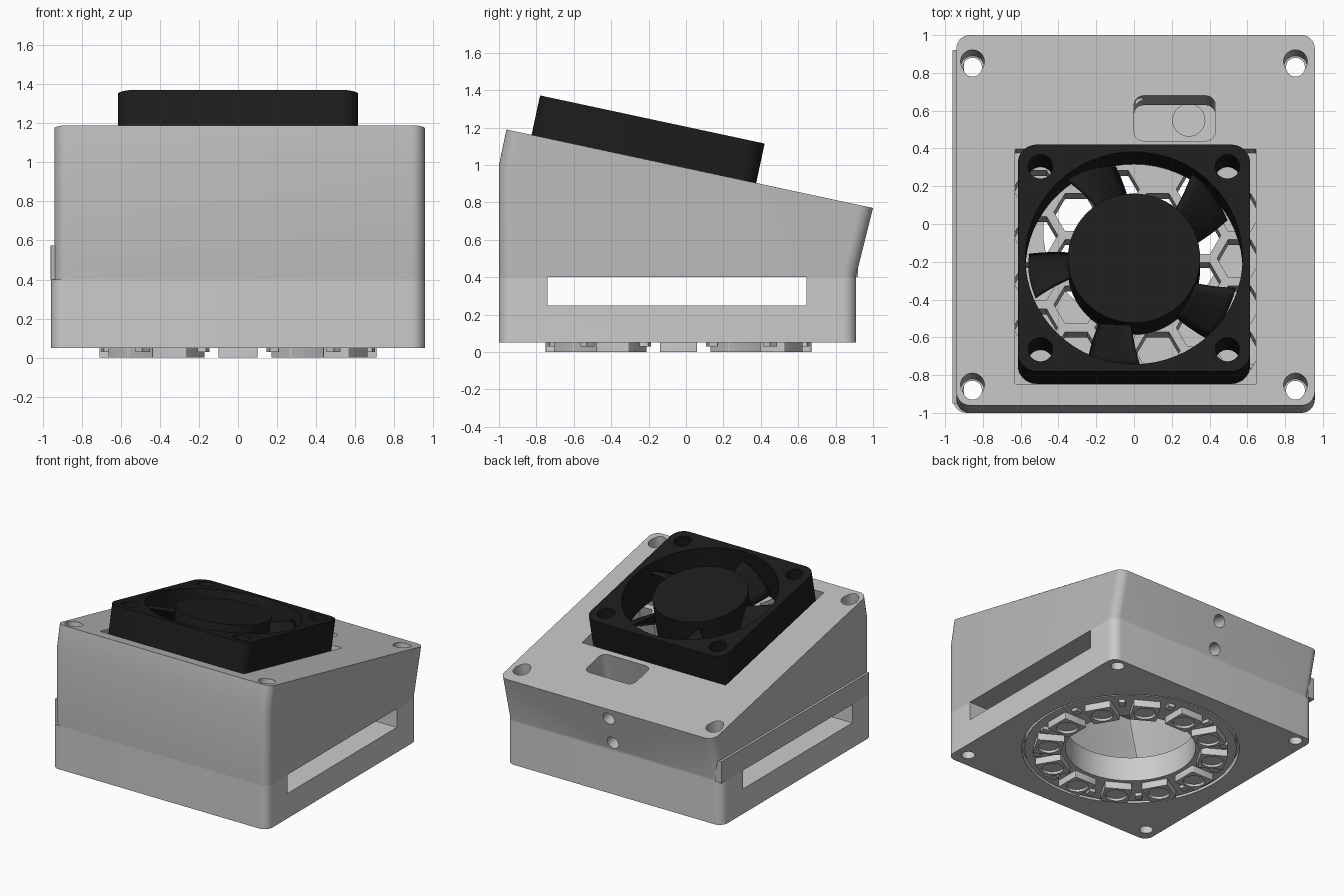
import bpy, bmesh, math
from mathutils import Matrix, Vector

if "Cube" in bpy.data.objects:
    bpy.data.objects.remove(bpy.data.objects["Cube"])

TILT = math.radians(12.1)
# frame lying on the sloped top, centred under the fan
SLOPE = Matrix.Translation((0, -0.225, 1.033)) @ Matrix.Rotation(-TILT, 4, 'X')


def rrect(x0, x1, y0, y1, r, n=8):
    """Rounded rectangle outline as (x, y) points."""
    pts = []
    for k, (cx, cy) in enumerate(((x1 - r, y1 - r), (x0 + r, y1 - r), (x0 + r, y0 + r), (x1 - r, y0 + r))):
        for i in range(n + 1):
            a = math.pi / 2 * (k + i / n)
            pts.append((cx + r * math.cos(a), cy + r * math.sin(a)))
    return pts


def circle(cx, cy, r, n=32):
    return [(cx + r * math.cos(2 * math.pi * i / n), cy + r * math.sin(2 * math.pi * i / n)) for i in range(n)]


def ring(outline, z, m=Matrix()):
    """Place an outline at height z (number or function of y)."""
    return [m @ Vector((x, y, z(y) if callable(z) else z)) for x, y in outline]


def add_loft(bm, rings, closed=False):
    vs = [[bm.verts.new(p) for p in r] for r in rings]
    n = len(vs[0])
    for j in range(len(vs) if closed else len(vs) - 1):
        a, b = vs[j], vs[(j + 1) % len(vs)]
        for i in range(n):
            bm.faces.new((a[i], a[(i + 1) % n], b[(i + 1) % n], b[i]))
    if not closed:
        bm.faces.new(vs[0])
        bm.faces.new(vs[-1])


def make(name, lofts, closed=False, mat=None):
    """One object from a list of lofts (each a list of rings)."""
    bm = bmesh.new()
    for rings in lofts:
        add_loft(bm, rings, closed)
    bmesh.ops.recalc_face_normals(bm, faces=bm.faces)
    me = bpy.data.meshes.new(name)
    bm.to_mesh(me)
    bm.free()
    ob = bpy.data.objects.new(name, me)
    bpy.context.collection.objects.link(ob)
    if mat:
        me.materials.append(mat)
    return ob


def prism(outline, z0, z1, m=Matrix()):
    return [ring(outline, z0, m), ring(outline, z1, m)]


def activate(ob):
    bpy.ops.object.select_all(action='DESELECT')
    ob.select_set(True)
    bpy.context.view_layer.objects.active = ob


def cut(ob, *lofts):
    """Subtract a group of disjoint lofts."""
    c = make("cutter", lofts)
    c.hide_render = True
    mod = ob.modifiers.new("cut", 'BOOLEAN')
    mod.object, mod.operation, mod.solver = c, 'DIFFERENCE', 'EXACT'
    activate(ob)
    bpy.ops.object.modifier_apply(modifier=mod.name)
    bpy.data.objects.remove(c)


def smooth(ob):
    activate(ob)
    bpy.ops.object.shade_smooth_by_angle(angle=math.radians(30))


def colour(name, v):
    m = bpy.data.materials.new(name)
    m.diffuse_color = (v, v, v, 1)
    m.use_nodes = True
    m.node_tree.nodes["Principled BSDF"].inputs["Base Color"].default_value = m.diffuse_color
    return m


black = colour("black_plastic", 0.012)
grey = colour("mid_grey", 0.5)
RY = -0.04                                           # light ring centre
screws = [(x, y) for x in (-0.855, 0.855) for y in (-0.88, 0.83)]

# lower housing with side-to-side filter slot, light ring seat and air hole
base = make("lower_housing", [prism(rrect(-0.957, 0.957, -1, 0.91, 0.07), 0.05, 0.4)])
cut(base, prism(rrect(-1.2, 1.2, -0.74, 0.645, 0.001, 1), 0.25, 0.6))
cut(base, prism(circle(0, RY, 0.8, 64), 0, 0.1))
cut(base, prism(circle(0, RY, 0.48, 64), 0, 0.3), prism(circle(0.29, 0.55, 0.085), 0.05, 0.3),
    *[prism(circle(x, y, 0.05), 0, 0.6) for x, y in screws])
smooth(base)

# upper housing: upright lower part, sloped lid part
low = rrect(-0.94, 0.957, -1, 0.91, 0.07)
high = rrect(-0.94, 0.957, -0.96, 1.0, 0.07)
upper = make("upper_housing", [[ring(low, 0.4),
                                ring(low, lambda y: 1.0 - 0.59 * (y + 1) / 1.91),
                                ring(high, lambda y: 1.19 - 0.2143 * (y + 0.96))]], mat=grey)
# inner air chamber, open downwards
cut(upper, [ring(rrect(-0.7, 0.7, -0.74, 0.72, 0.02, 2), 0.3),
            ring(rrect(-0.7, 0.7, -0.62, 1.02, 0.02, 2), -0.24, SLOPE)])
# fan pocket
cut(upper, prism(rrect(-0.63, 0.645, -0.636, 0.636, 0.004, 1), -0.1, 0.3, SLOPE))
# honeycomb grille in the pocket floor
cells = []
R, PX, PY = 0.118, 0.216, 0.25
for i in range(-2, 4):
    for j in range(-3, 4):
        cx, cy = i * PX - 0.09, j * PY + (PY / 2 if i % 2 else 0) - 0.06
        if abs(cx) < 0.6 and abs(cy) < 0.54:
            cells.append(prism(circle(cx, cy, R, 6), -0.4, -0.02, SLOPE))
cut(upper, *cells)
# control opening, screw holes, two cable holes in the back
cut(upper, prism(rrect(0, 0.43, 0.68, 0.925, 0.05, 5), -0.4, 0.2, SLOPE))
cut(upper, *[prism(circle(x, y, 0.05), 0.2, 1.5) for x, y in screws])
cut(upper, *[prism(circle(x, y, 0.063), -0.15, 0.2, SLOPE)
             for x in (-0.855, 0.855) for y in (-0.64, 1.11)])
for z in (0.47, 0.695):
    m = Matrix.Translation((0, 0.93, z)) @ Matrix.Rotation(-math.pi / 2 - TILT, 4, 'X')
    cut(upper, prism(circle(0, 0, 0.05), -0.3, 0.2, m))
smooth(upper)

# thin cover strip on the left side
make("side_strip", [prism(rrect(-0.96, -0.9, -0.95, 0.92, 0.001, 1), 0.4, 0.575)], mat=grey)

# fan frame
frame = make("fan_frame", [prism(rrect(-0.615, 0.615, -0.614, 0.614, 0.1), -0.098, 0.215)], mat=black)
cut(frame, prism(circle(0, 0, 0.575, 64), -0.3, 0.4),
    *[prism(circle(x, y, 0.065), -0.3, 0.4) for x in (-0.495, 0.495) for y in (-0.495, 0.495)])
frame.matrix_world = SLOPE
smooth(frame)

# fan hub
hub = make("fan_hub", [prism(circle(0, 0, 0.35, 64), -0.09, 0.21)], mat=black)
hub.matrix_world = SLOPE
smooth(hub)

# five pitched blades
bm = bmesh.new()
for k in range(5):
    a0 = math.radians(39 + 72 * k)
    rows = []
    for i in range(7):
        r = 0.34 + 0.22 * i / 6
        row = []
        for j in range(7):
            t = j / 6 - 0.5
            a = a0 + t * 0.5 + (r - 0.45) * 0.5
            row.append(bm.verts.new((r * math.cos(a), r * math.sin(a), 0.07 + 0.2 * t - 0.12 * (t * t - 0.1))))
        rows.append(row)
    for i in range(6):
        for j in range(6):
            bm.faces.new((rows[i][j], rows[i + 1][j], rows[i + 1][j + 1], rows[i][j + 1]))
me = bpy.data.meshes.new("fan_blades")
bm.to_mesh(me)
bm.free()
me.materials.append(black)
blades = bpy.data.objects.new("fan_blades", me)
bpy.context.collection.objects.link(blades)
blades.modifiers.new("thickness", 'SOLIDIFY').thickness = 0.02
blades.matrix_world = SLOPE
smooth(blades)

# light ring board
o, i = circle(0, RY, 0.78, 64), circle(0, RY, 0.48, 64)
board = make("light_ring_board", [[ring(o, 0.055), ring(o, 0.1), ring(i, 0.1), ring(i, 0.055)]], closed=True)
smooth(board)

# twelve square lamps with dished faces, and small chips between them
lamps, chips = [], []
sq, dish = rrect(-0.1, 0.1, -0.1, 0.1, 0.006, 4), rrect(-0.08, 0.08, -0.08, 0.08, 0.078, 4)
for k in range(12):
    m = Matrix.Translation((0, RY, 0)) @ Matrix.Rotation(k * math.pi / 6, 4, 'Z') @ Matrix.Translation((0.61, 0, 0))
    lamps.append([ring(sq, 0.058, m), ring(sq, 0, m), ring(dish, 0, m), ring(dish, 0.02, m)])
    m = Matrix.Translation((0, RY, 0)) @ Matrix.Rotation((k + 0.5) * math.pi / 6, 4, 'Z')
    chips.append(prism(rrect(0.66, 0.72, -0.025, 0.025, 0.002, 1), 0.03, 0.06, m))
smooth(make("lamps", lamps))
make("board_chips", chips)
